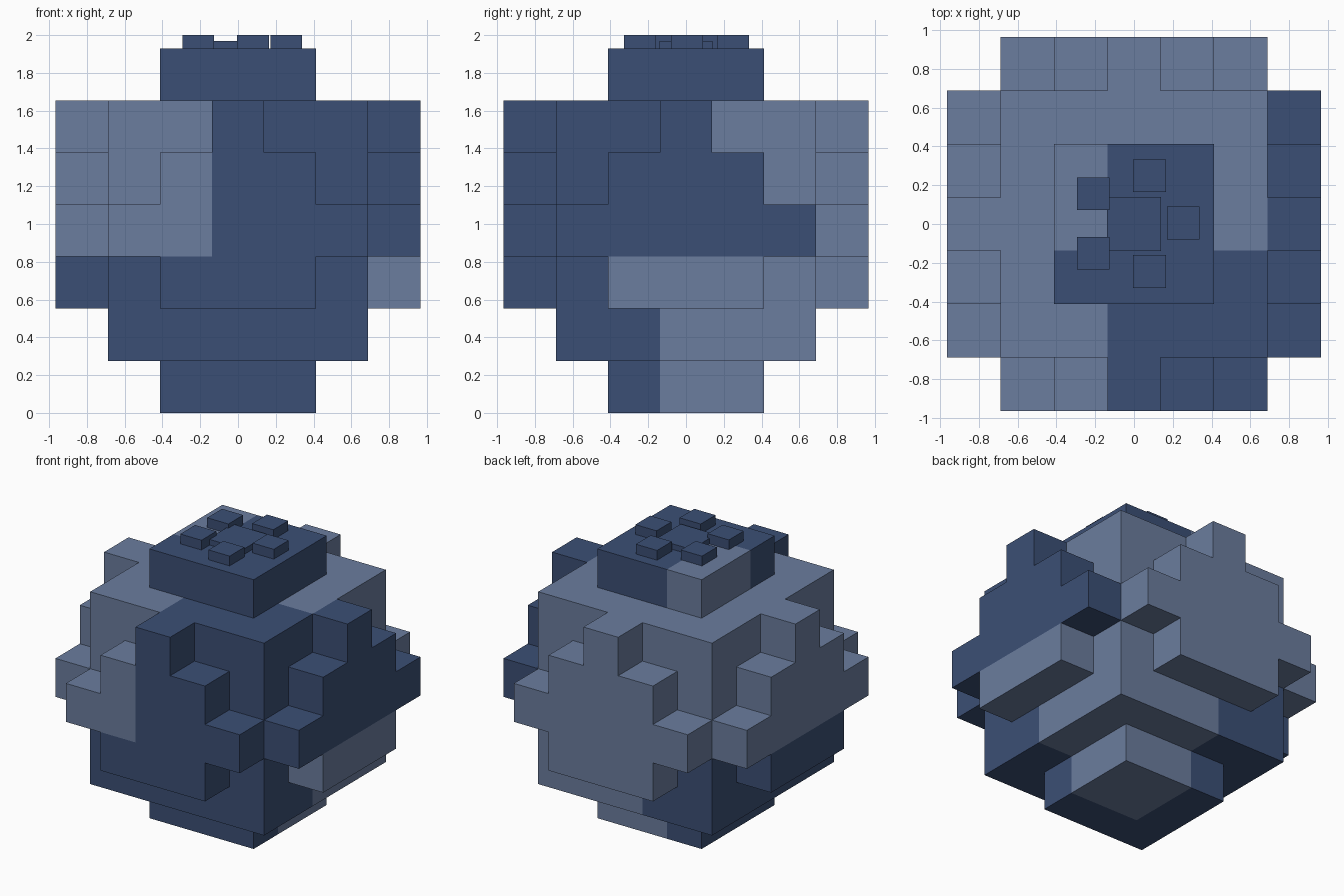
import bpy
import bmesh
from mathutils import Vector

if "Cube" in bpy.data.objects:
    bpy.data.objects.remove(bpy.data.objects["Cube"])

U = 0.2757          # edge of one block
TOP = 7 * U         # top of the block body


def material(name, rgb):
    m = bpy.data.materials.new(name)
    m.diffuse_color = (*rgb, 1)
    m.use_nodes = True
    m.node_tree.nodes["Principled BSDF"].inputs["Base Color"].default_value = m.diffuse_color
    return m


DARK = material("dark blue", (0.0437, 0.0782, 0.178))
LIGHT = material("pale blue", (0.147, 0.205, 0.342))


def finish(bm, name, mats):
    mesh = bpy.data.meshes.new(name)
    bm.to_mesh(mesh)
    bm.free()
    for m in mats:
        mesh.materials.append(m)
    ob = bpy.data.objects.new(name, mesh)
    bpy.context.collection.objects.link(ob)
    return ob


def box(name, x, y, z, sx, sy, sz):
    """Box centred on x, y with its base at z."""
    bm = bmesh.new()
    bmesh.ops.create_cube(bm, size=1)
    for v in bm.verts:
        v.co = (x + v.co.x * sx, y + v.co.y * sy, z + (v.co.z + 0.5) * sz)
    return finish(bm, name, [DARK])


# Half-width in blocks of the side plates, for each layer that has them
PLATE = {2: 1, 3: 2, 4: 1, 5: 0}


def filled(x, y, z):
    """Stepped ball: x, y run from -3 to 3 and layer z from 0 to 6."""
    big, small = max(abs(x), abs(y)), min(abs(x), abs(y))
    if z in (0, 6):
        return big <= 1
    if not 1 <= z <= 5:
        return False
    return big <= 2 or (big == 3 and small <= PLATE.get(z, -1))


def pale(x, y, z):
    """Colour patches of the skin, by layer."""
    if z <= 1:
        return x >= 0 and y >= 0
    if z == 2:
        return x == 3 or (y >= 0 and x >= -1)
    if z <= 5:
        return x <= -1 or (y >= 0 and x <= 2)
    return x <= -1 and y >= 0


# Body: outer skin of the stepped ball
bm = bmesh.new()
verts = {}


def corner(p):
    key = tuple(round(c * 2) for c in p)
    if key not in verts:
        verts[key] = bm.verts.new(Vector(p) * U)
    return verts[key]


cells = [(x, y, z) for x in range(-3, 4) for y in range(-3, 4)
         for z in range(7) if filled(x, y, z)]
for cell in cells:
    centre = Vector(cell) + Vector((0, 0, 0.5))
    for axis in range(3):
        for sign in (-1, 1):
            n = Vector((0, 0, 0))
            n[axis] = sign
            if filled(*(round(c + d) for c, d in zip(cell, n))):
                continue
            a = Vector((0, 0, 0))
            a[(axis + 1) % 3] = 0.5
            b = n.cross(a)
            mid = centre + n * 0.5
            f = bm.faces.new([corner(mid + s * a + t * b) for s, t in
                              ((-1, -1), (1, -1), (1, 1), (-1, 1))])
            f.material_index = int(pale(*cell))
bm.normal_update()
finish(bm, "berry_body", [DARK, LIGHT])

# Crown: low centre plate with five small lobes around it
box("crown_centre", 0, 0, TOP, 0.28, 0.28, 0.04)
for i, (x, y) in enumerate([(0.255, 0.005), (0.08, 0.25), (-0.21, 0.155),
                            (-0.21, -0.15), (0.08, -0.245)]):
    box(f"crown_lobe_{i + 1}", x, y, TOP, 0.168, 0.168, 2.0 - TOP)
